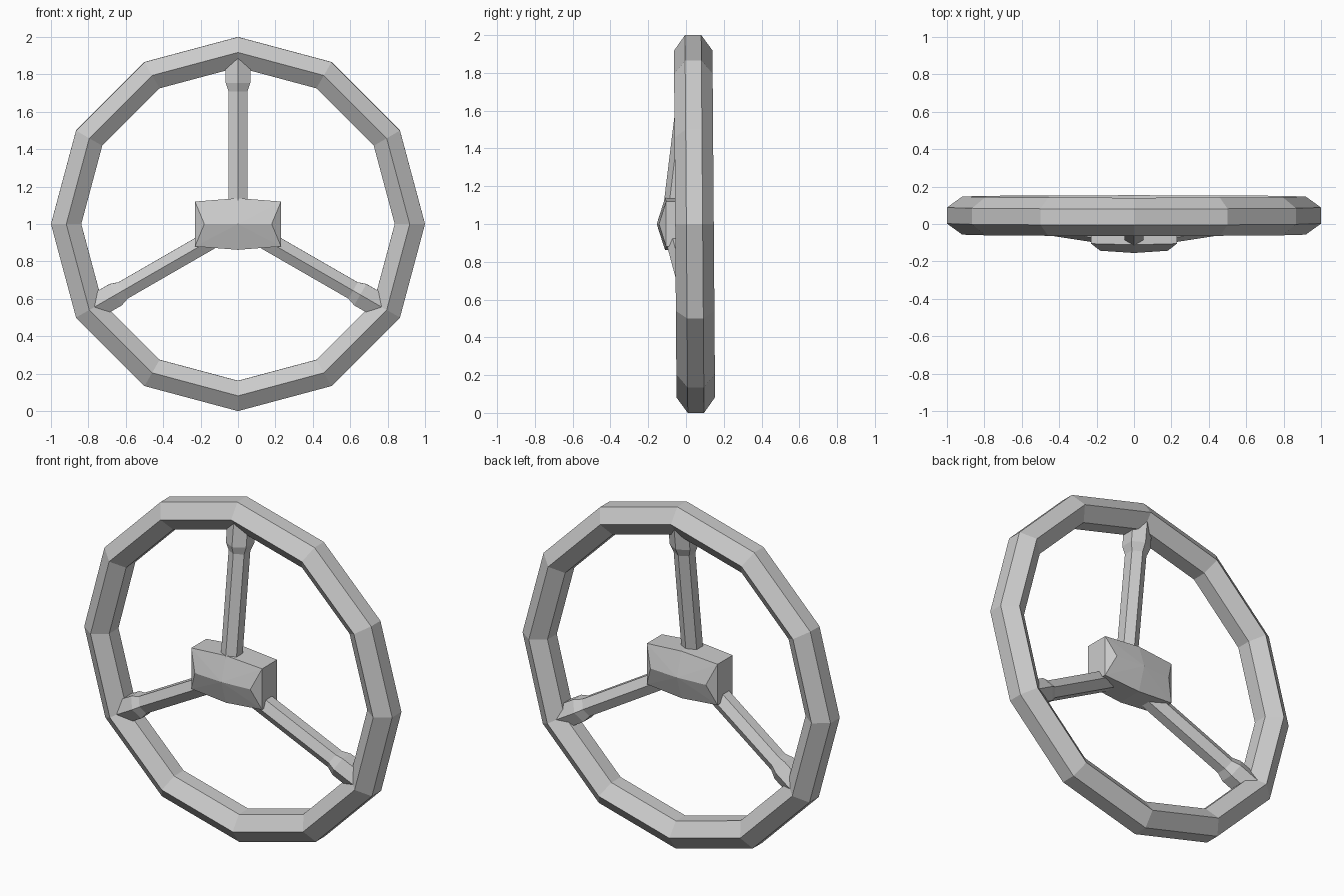
import bpy, bmesh
from math import sin, cos, pi, radians
from mathutils import Matrix, Vector

if "Cube" in bpy.data.objects:
    bpy.data.objects.remove(bpy.data.objects["Cube"])

TILT = Matrix.Translation((0, 0.045, 1)) @ Matrix.Rotation(radians(0.43), 4, 'X')


def make_object(name, bm):
    bmesh.ops.recalc_face_normals(bm, faces=bm.faces)
    mesh = bpy.data.meshes.new(name)
    bm.to_mesh(mesh)
    bm.free()
    obj = bpy.data.objects.new(name, mesh)
    bpy.context.collection.objects.link(obj)
    return obj


def bridge(bm, a, b):
    n = len(a)
    for i in range(n):
        bm.faces.new((a[i], a[(i + 1) % n], b[(i + 1) % n], b[i]))


# Rim: hexagonal section swept around twelve sides
section = [(1.0, -0.043), (0.918, -0.102), (0.838, -0.043),
           (0.838, 0.043), (0.918, 0.102), (1.0, 0.043)]
bm = bmesh.new()
rings = []
for k in range(12):
    a = k * pi / 6
    rings.append([bm.verts.new((r * cos(a), y, r * sin(a))) for r, y in section])
for k in range(12):
    bridge(bm, rings[k], rings[(k + 1) % 12])
make_object("rim", bm).matrix_world = TILT


# Spokes: hexagonal bars sloping back to the rim, with a thicker end collar
def spoke(name, angle):
    bm = bmesh.new()
    loops = []
    for dist, radius in [(0.05, 0.058), (0.71, 0.058), (0.755, 0.076), (0.92, 0.076)]:
        y_mid = -0.1 + 0.13 * (dist - 0.14)
        loops.append([bm.verts.new((radius * sin(i * pi / 3),
                                    y_mid - radius * cos(i * pi / 3), dist))
                      for i in range(6)])
    for a, b in zip(loops, loops[1:]):
        bridge(bm, a, b)
    bm.faces.new(loops[0])
    bm.faces.new(loops[-1])
    make_object(name, bm).matrix_world = TILT @ Matrix.Rotation(angle, 4, 'Y')


for name, deg in [("top_spoke", 0), ("right_spoke", 120), ("left_spoke", -120)]:
    spoke(name, radians(deg))

# Hub: block with a ridged, slightly bowed front and back
bm = bmesh.new()
mid_y = -0.035
for side in (-1, 1):
    for x, depth, z in [(0.23, 0.07, 0.12), (0, 0.076, 0.138), (0.18, 0.108, 0), (0, 0.12, 0)]:
        for sx in ((-1, 1) if x else (1,)):
            for sz in ((-1, 1) if z else (1,)):
                bm.verts.new((sx * x, mid_y + side * depth, 1.0 + sz * z))
bmesh.ops.convex_hull(bm, input=bm.verts)
bmesh.ops.dissolve_limit(bm, angle_limit=radians(1), verts=bm.verts, edges=bm.edges)
make_object("hub", bm)
